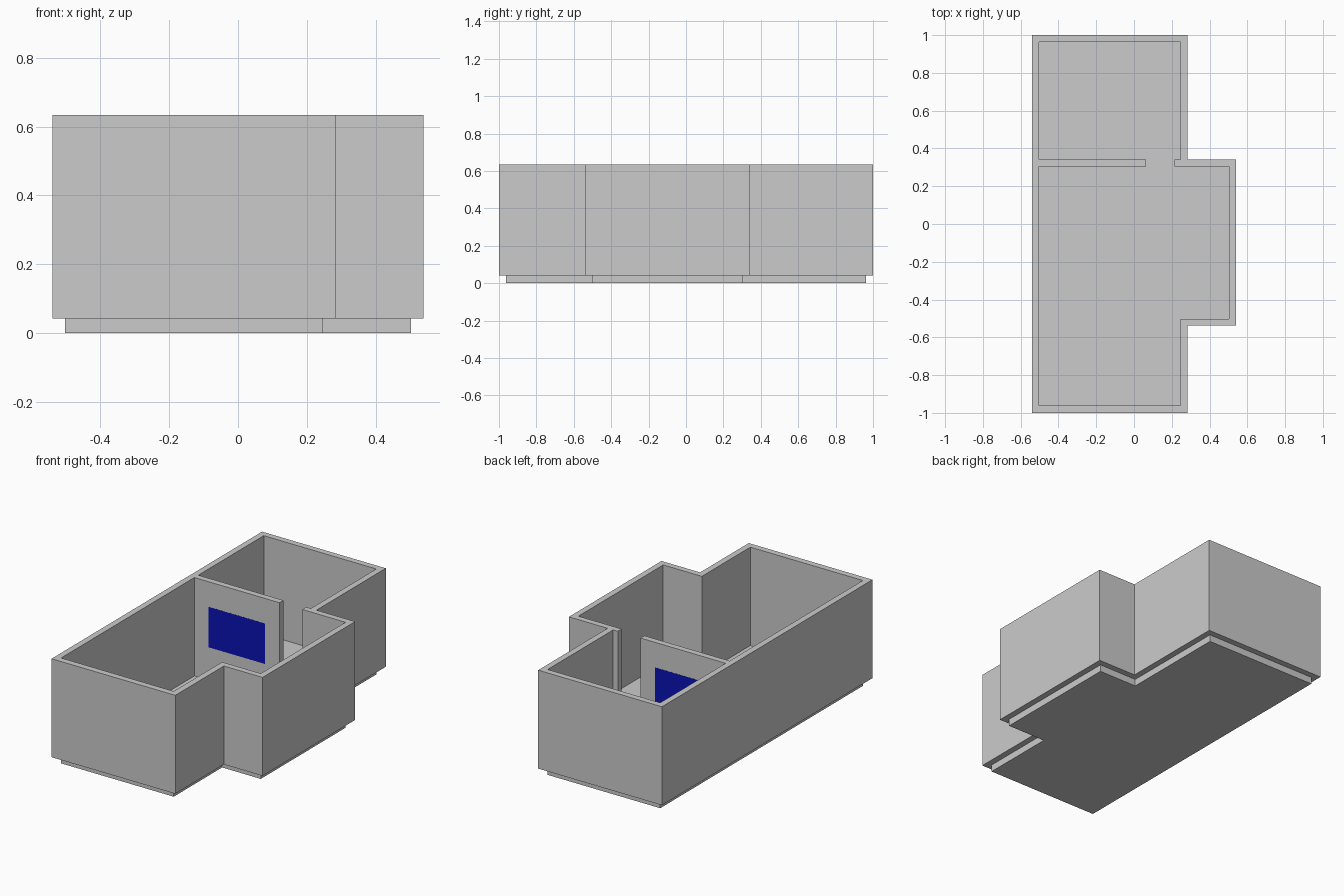
import bpy, bmesh

if "Cube" in bpy.data.objects:
    bpy.data.objects.remove(bpy.data.objects["Cube"])

Z_FLOOR, Z_TOP = 0.042, 0.634


def add_object(name, mesh):
    ob = bpy.data.objects.new(name, mesh)
    bpy.context.collection.objects.link(ob)
    return ob


def extrude_plan(name, loops, z0, z1):
    """Extrude closed plan outlines; an inner loop becomes a hole."""
    cu = bpy.data.curves.new(name + "_plan", 'CURVE')
    cu.dimensions = '2D'
    cu.fill_mode = 'BOTH'
    cu.extrude = (z1 - z0) / 2
    for pts in loops:
        sp = cu.splines.new('POLY')
        sp.points.add(len(pts) - 1)
        for p, (x, y) in zip(sp.points, pts):
            p.co = (x, y, 0, 1)
        sp.use_cyclic_u = True
    tmp = add_object(name + "_plan", cu)
    bpy.context.view_layer.update()
    dg = bpy.context.evaluated_depsgraph_get()
    mesh = bpy.data.meshes.new_from_object(tmp.evaluated_get(dg))
    bpy.data.objects.remove(tmp)
    bpy.data.curves.remove(cu)
    bm = bmesh.new()
    bm.from_mesh(mesh)
    bmesh.ops.remove_doubles(bm, verts=bm.verts, dist=1e-5)
    bmesh.ops.translate(bm, verts=bm.verts, vec=(0, 0, (z0 + z1) / 2))
    bmesh.ops.recalc_face_normals(bm, faces=bm.faces)
    for f in bm.faces:
        f.smooth = False
    bm.to_mesh(mesh)
    bm.free()
    return add_object(name, mesh)


def box(name, lo, hi):
    mesh = bpy.data.meshes.new(name)
    bm = bmesh.new()
    bmesh.ops.create_cube(bm, size=1)
    for v in bm.verts:
        v.co = [a + (c + 0.5) * (b - a) for a, b, c in zip(lo, hi, v.co)]
    bm.to_mesh(mesh)
    bm.free()
    return add_object(name, mesh)


# Outer wall outline: long room with a side bay
outer = [(-0.54, -1), (0.283, -1), (0.283, -0.538), (0.54, -0.538),
         (0.54, 0.341), (0.283, 0.341), (0.283, 1), (-0.54, 1)]

# Inner outline, including the partition and its doorway
inner = [(-0.503, -0.962), (0.246, -0.962), (0.246, -0.502), (0.503, -0.502),
         (0.503, 0.304), (0.215, 0.304), (0.215, 0.341), (0.246, 0.341),
         (0.246, 0.963), (-0.503, 0.963), (-0.503, 0.341), (0.064, 0.341),
         (0.064, 0.304), (-0.503, 0.304)]
walls = extrude_plan("walls", [outer, inner], Z_FLOOR, Z_TOP)

# Floor slab fits the room outline, running beneath the partition
floor_plan = [(-0.503, -0.962), (0.246, -0.962), (0.246, -0.502),
              (0.503, -0.502), (0.503, 0.304), (0.246, 0.304),
              (0.246, 0.963), (-0.503, 0.963)]
extrude_plan("floor", [floor_plan], 0, Z_FLOOR)

# Opening in the partition
cutter = box("window_cutter", (-0.41, 0.25, 0.24), (-0.033, 0.40, 0.483))
cutter.hide_render = True
cutter.hide_set(True)
cut = walls.modifiers.new("window_opening", 'BOOLEAN')
cut.operation = 'DIFFERENCE'
cut.solver = 'EXACT'
cut.object = cutter

# Blue pane, flush with both sides of the partition
pane = box("window_pane", (-0.41, 0.3035, 0.24), (-0.033, 0.3415, 0.483))
blue = bpy.data.materials.new("blue")
blue.diffuse_color = (0.003, 0.006, 0.45, 1)
blue.use_nodes = True
blue.node_tree.nodes["Principled BSDF"].inputs["Base Color"].default_value = blue.diffuse_color
pane.data.materials.append(blue)
